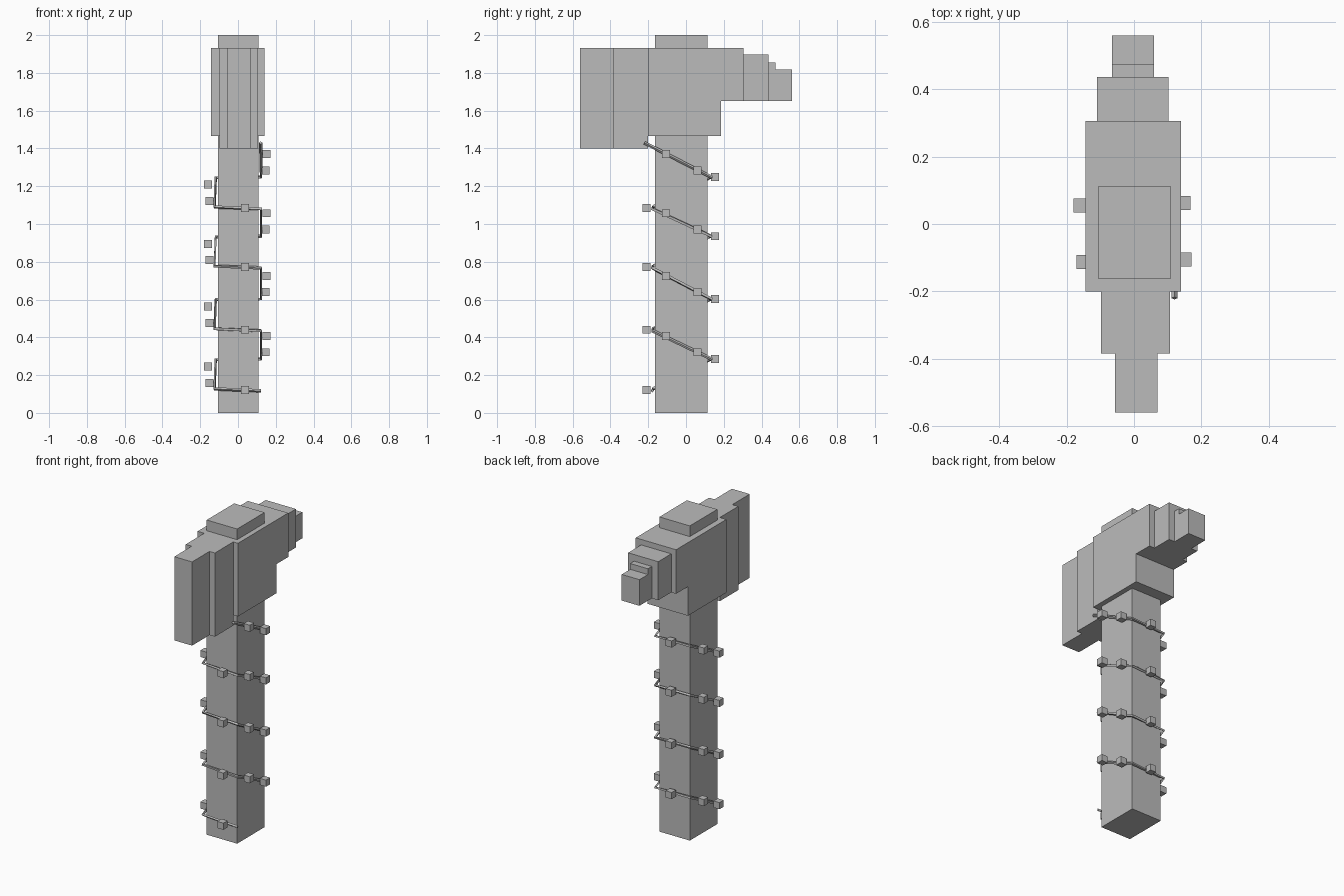
import bpy, bmesh
from mathutils import Vector

cube = bpy.data.objects.get("Cube")
if cube:
    bpy.data.objects.remove(cube, do_unlink=True)

# Single flat colour
grey = bpy.data.materials.new("plain_grey")
grey.use_nodes = True
GREY = (0.5, 0.5, 0.5, 1)
grey.diffuse_color = GREY
grey.node_tree.nodes["Principled BSDF"].inputs["Base Color"].default_value = GREY


def add_object(name, data):
    data.materials.append(grey)
    obj = bpy.data.objects.new(name, data)
    bpy.context.collection.objects.link(obj)
    return obj


def extrude_profile(name, x0, x1, outline):
    """Extrude a side outline of (y, z) points from x0 to x1."""
    bm = bmesh.new()
    face = bm.faces.new([bm.verts.new((x0, y, z)) for y, z in outline])
    new = bmesh.ops.extrude_face_region(bm, geom=[face])["geom"]
    moved = [v for v in new if isinstance(v, bmesh.types.BMVert)]
    bmesh.ops.translate(bm, verts=moved, vec=(x1 - x0, 0, 0))
    bmesh.ops.recalc_face_normals(bm, faces=bm.faces)
    mesh = bpy.data.meshes.new(name)
    bm.to_mesh(mesh)
    bm.free()
    return add_object(name, mesh)


def box(name, x, y, z):
    return extrude_profile(name, x[0], x[1],
                           [(y[0], z[0]), (y[1], z[0]), (y[1], z[1]), (y[0], z[1])])


# Handle running through the head, its top forming the cap
box("handle", (-0.106, 0.108), (-0.163, 0.113), (0, 2))

# Head: notched block, stepped front blade, stepped rear spike
extrude_profile("head_block", -0.144, 0.14,
                [(-0.2, 1.467), (0.186, 1.467), (0.186, 1.652),
                 (0.305, 1.652), (0.305, 1.932), (-0.2, 1.932)])
box("blade_inner", (-0.098, 0.107), (-0.385, -0.2), (1.4, 1.932))
box("blade_edge", (-0.056, 0.069), (-0.56, -0.385), (1.4, 1.932))
box("rear_block", (-0.11, 0.102), (0.305, 0.436), (1.652, 1.897))
extrude_profile("rear_spike", -0.065, 0.06,
                [(0.436, 1.652), (0.56, 1.652), (0.56, 1.818),
                 (0.475, 1.818), (0.475, 1.855), (0.436, 1.855)])

# Cord winding down the handle, with a small cube light at each stop
loop_drops = (0, 0.313, 0.645, 0.963)
path = [(0.12, -0.22, 1.43)]
turn = [(0.122, 0.135, 1.248), (-0.118, 0.125, 1.245),
        (-0.124, -0.175, 1.09), (0.122, -0.178, 1.08)]
lights = [(0.15, -0.105, 1.37), (0.147, 0.062, 1.284), (0, 0.153, 1.248),
          (-0.158, 0.055, 1.208), (-0.15, -0.113, 1.122), (0.038, -0.21, 1.085)]
half = Vector((0.021, 0.021, 0.021))
for loop, drop in enumerate(loop_drops):
    shift = Vector((0, 0, -drop))
    path += [Vector(p) + shift for p in turn]
    for i, p in enumerate(lights):
        low, high = Vector(p) + shift - half, Vector(p) + shift + half
        box(f"light_{loop + 1}_{i + 1}", *zip(low, high))

curve = bpy.data.curves.new("cord", "CURVE")
curve.dimensions = "3D"
curve.bevel_depth = 0.009
curve.bevel_resolution = 0
curve.use_fill_caps = True
spline = curve.splines.new("POLY")
spline.points.add(len(path) - 1)
for point, co in zip(spline.points, path):
    point.co = (*co, 1)
spline.use_smooth = False
add_object("cord", curve)
